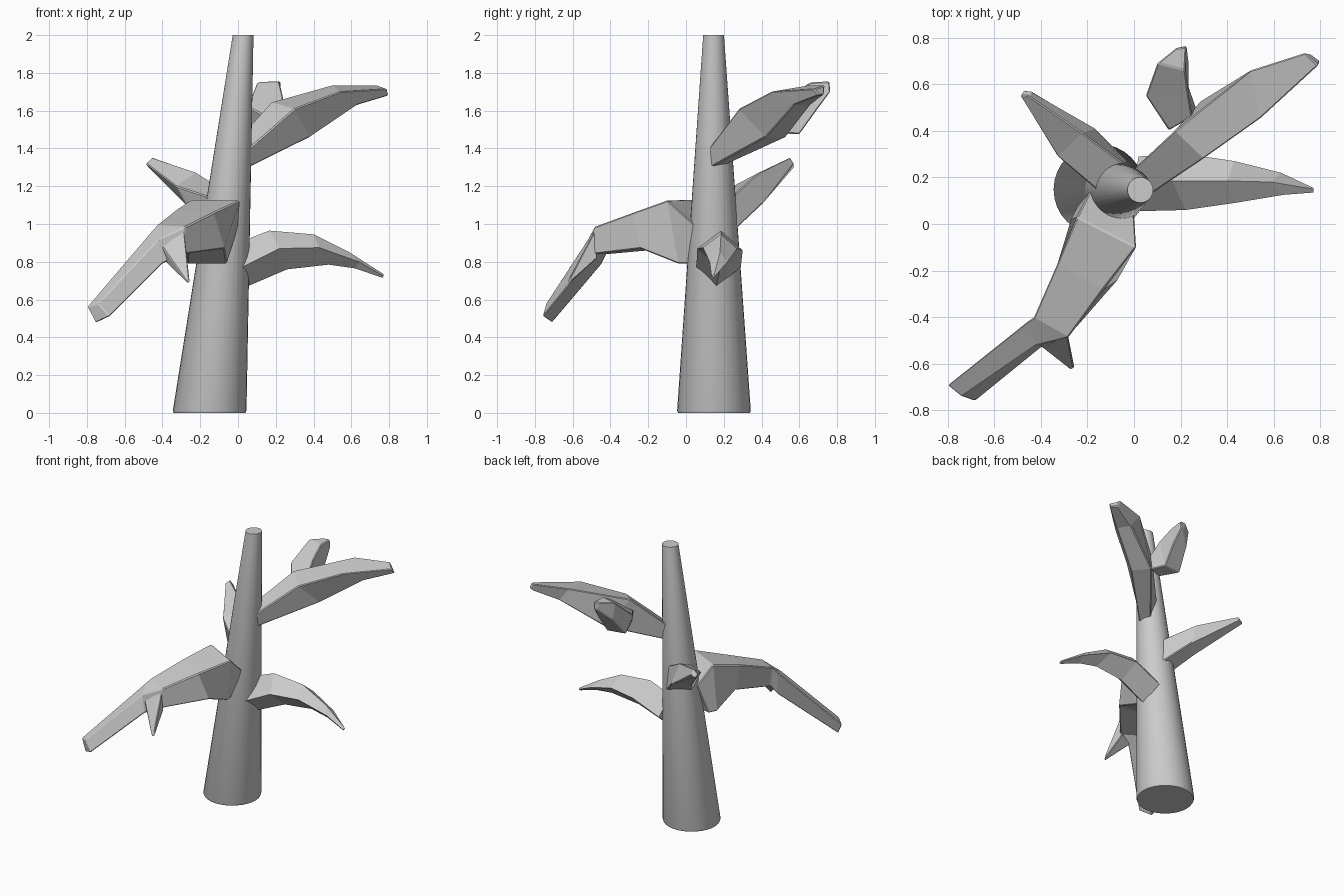
import bpy, bmesh
from math import cos, sin, pi


def loft(name, rings, smooth=False, bevel=0.006):
    """Skin a list of equal-sized rings and cap both ends."""
    bm = bmesh.new()
    loops = [[bm.verts.new(p) for p in r] for r in rings]
    n = len(loops[0])
    for a, b in zip(loops, loops[1:]):
        for i in range(n):
            j = (i + 1) % n
            bm.faces.new((a[i], a[j], b[j], b[i]))
    bm.faces.new(loops[0])
    bm.faces.new(loops[-1])
    bmesh.ops.recalc_face_normals(bm, faces=bm.faces)
    me = bpy.data.meshes.new(name)
    bm.to_mesh(me)
    bm.free()
    ob = bpy.data.objects.new(name, me)
    bpy.context.collection.objects.link(ob)
    if bevel:
        mod = ob.modifiers.new("soft_edges", 'BEVEL')
        mod.width, mod.segments, mod.limit_method = bevel, 1, 'ANGLE'
    if smooth:
        bpy.ops.object.select_all(action='DESELECT')
        ob.select_set(True)
        bpy.context.view_layer.objects.active = ob
        bpy.ops.object.shade_smooth_by_angle(angle=0.6)
    return ob


def circle(x, y, z, r, n=32):
    return [(x + r * cos(2 * pi * i / n), y + r * sin(2 * pi * i / n), z) for i in range(n)]


# leaning tapered trunk
loft("trunk", [circle(-.15, .148, 0, .19), circle(-.15, .148, .012, .195),
               circle(.027, .146, 2, .055)], smooth=True, bevel=0)

# heavy front limb, bending down, with a short spur
loft("front_limb", [
    [(-.19, .14, 1.0), (0, .06, .98), (-.07, .04, .79), (-.24, .08, .79)],
    [(-.245, .03, 1.13), (.01, -.10, 1.125), (-.06, -.04, .79), (-.27, .02, .79)],
    [(-.33, -.17, 1.075), (-.13, -.28, 1.06), (-.07, -.24, .87), (-.265, -.20, .86)],
    [(-.43, -.40, .995), (-.28, -.485, .985), (-.29, -.49, .84), (-.40, -.42, .84)],
    [(-.46, -.42, .96), (-.42, -.52, .92), (-.40, -.53, .79), (-.44, -.45, .78)],
    [(-.80, -.69, .56), (-.74, -.74, .58), (-.68, -.76, .51), (-.755, -.71, .475)]])
loft("front_spur", [
    [(-.285, -.48, .97), (-.40, -.525, .88), (-.385, -.50, .80), (-.285, -.47, .82)],
    [(-.26, -.61, .72), (-.275, -.625, .70), (-.265, -.62, .685), (-.255, -.615, .69)]],
    bevel=.004)

# upper limb with a small offshoot
loft("upper_limb", [
    [(0, .24, 1.45), (.06, .12, 1.40), (.06, .13, 1.30), (.02, .20, 1.31)],
    [(.175, .40, 1.645), (.30, .28, 1.61), (.38, .42, 1.46), (.29, .53, 1.46)],
    [(.50, .66, 1.735), (.54, .45, 1.70), (.63, .57, 1.63), (.58, .66, 1.63)],
    [(.735, .735, 1.735), (.79, .68, 1.715), (.80, .70, 1.68), (.755, .73, 1.685)]])
loft("upper_offshoot", [
    [(.15, .40, 1.57), (.25, .46, 1.60), (.27, .49, 1.48), (.14, .43, 1.50)],
    [(.05, .55, 1.62), (.235, .55, 1.69), (.23, .60, 1.475), (.09, .58, 1.48)],
    [(.10, .69, 1.75), (.22, .66, 1.75), (.235, .69, 1.60), (.12, .69, 1.62)],
    [(.18, .755, 1.755), (.225, .76, 1.755), (.225, .765, 1.70), (.20, .755, 1.70)]])

# back left limb
loft("back_limb", [
    [(-.14, .13, 1.14), (-.03, .25, 1.15), (0, .24, .95), (-.15, .14, .95)],
    [(-.33, .29, 1.20), (-.22, .39, 1.275), (-.165, .41, 1.11), (-.26, .31, 1.085)],
    [(-.49, .55, 1.32), (-.455, .55, 1.355), (-.44, .57, 1.32), (-.475, .575, 1.30)]])

# drooping right limb, diamond section
loft("right_limb", [
    [(0, .18, .90), (.02, .055, .77), (.05, .16, .67), (.02, .29, .77)],
    [(.165, .185, .965), (.22, .06, .87), (.26, .18, .76), (.23, .30, .86)],
    [(.40, .185, .945), (.43, .09, .875), (.48, .18, .785), (.43, .27, .87)],
    [(.59, .18, .85), (.64, .125, .80), (.62, .165, .765), (.63, .22, .80)],
    [(.77, .15, .735), (.77, .135, .725), (.765, .145, .715), (.77, .155, .725)]], bevel=0)
